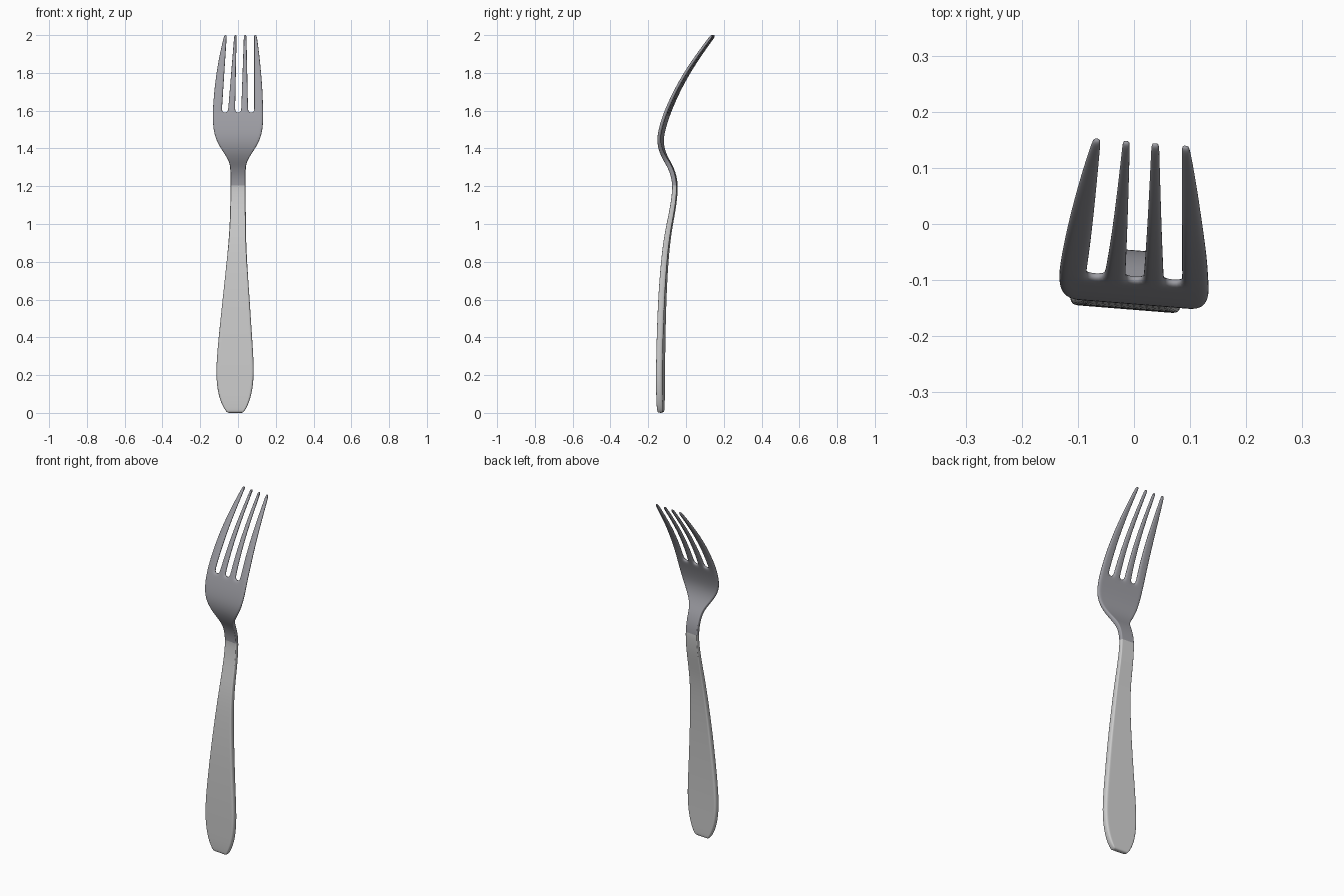
import bpy, bmesh, math
from mathutils import Vector

if "Cube" in bpy.data.objects:
    bpy.data.objects.remove(bpy.data.objects["Cube"])

TWIST = -0.08          # slight turn of the whole fork about z
SPLIT = 1.2            # height where handle meets head
GAP_Z = 1.59           # bottom of the slots between tines

# Stations: height, spine y, centre x, half width, half thickness
HANDLE = [
    (0.000, -.135, -.015, .040, .014), (0.016, -.135, -.015, .055, .016),
    (0.060, -.136, -.016, .077, .017), (0.120, -.136, -.016, .093, .017),
    (0.200, -.136, -.016, .101, .017), (0.300, -.135, -.015, .097, .017),
    (0.400, -.133, -.014, .089, .017), (0.600, -.127, -.010, .072, .017),
    (0.800, -.114, -.006, .054, .016), (0.920, -.100, -.003, .046, .015),
    (1.000, -.086, -.001, .043, .014), (1.100, -.066, .000, .041, .013),
    (1.170, -.059, .000, .040, .012),
]
HEAD = [
    (1.200, -.058, .000, .040, .012), (1.250, -.063, .000, .040, .012),
    (1.300, -.081, .000, .041, .012), (1.335, -.102, .000, .048, .012),
    (1.370, -.120, .000, .070, .011), (1.410, -.133, .000, .098, .010),
    (1.460, -.136, .000, .123, .009), (1.520, -.122, .000, .133, .009),
    (1.565, -.107, .000, .134, .009), (1.590, -.098, .000, .134, .009),
    (1.620, -.086, .000, .133, .009), (1.700, -.050, .002, .129, .008),
    (1.800, .005, .004, .119, .008), (1.900, .072, .008, .105, .007),
    (1.980, .131, .012, .090, .007), (2.000, .146, .013, .085, .006),
]
ROWS = HANDLE + HEAD
# Slot edges at their base and at the tips
SLOT_BASE = (-.085, -.054, -.015, .016, .054, .085)
SLOT_TIP = (-.059, -.020, -.007, .031, .045, .085)
GAP_CELLS = (2, 5, 8)


def columns(z, cx, hw):
    """x positions across one row: edges and middle of each tine."""
    if z <= GAP_Z:
        s = [cx + e * hw / .134 for e in SLOT_BASE]
    else:
        t = (z - GAP_Z) / (2 - GAP_Z)
        s = [a + (b - a) * t for a, b in zip(SLOT_BASE, SLOT_TIP)]
    edges = [cx - hw] + s + [cx + hw]
    out = []
    for l, r in zip(edges[::2], edges[1::2]):
        out += [l, (l + r) / 2, r]
    return out


def flat(name, colour):
    m = bpy.data.materials.new(name)
    m.diffuse_color = (*colour, 1)
    m.use_nodes = True
    m.node_tree.nodes["Principled BSDF"].inputs["Base Color"].default_value = m.diffuse_color
    return m


bm = bmesh.new()

# Front and back sheets of vertices offset from the curved spine
grid = {}
for i, (z, y, cx, hw, th) in enumerate(ROWS):
    a, b = ROWS[max(i - 1, 0)], ROWS[min(i + 1, len(ROWS) - 1)]
    tangent = Vector((b[1] - a[1], b[0] - a[0])).normalized()
    ny, nz = -tangent.y, tangent.x
    for j, x in enumerate(columns(z, cx, hw)):
        for side, s in ((0, 1), (1, -1)):
            grid[i, j, side] = bm.verts.new(
                (x, y + TWIST * x + s * ny * th, z + s * nz * th))

# Cells of the silhouette, leaving the slots open
edge_use = {}
for i in range(len(ROWS) - 1):
    for j in range(11):
        if j in GAP_CELLS and ROWS[i][0] >= GAP_Z:
            continue
        loop = [(i, j), (i, j + 1), (i + 1, j + 1), (i + 1, j)]
        bm.faces.new([grid[p + (0,)] for p in loop])
        bm.faces.new([grid[p + (1,)] for p in reversed(loop)])
        for p, q in zip(loop, loop[1:] + loop[:1]):
            edge_use.setdefault(frozenset((p, q)), []).append((p, q))

# Rim joining the two sheets
for use in edge_use.values():
    if len(use) == 1:
        p, q = use[0]
        bm.faces.new([grid[q + (0,)], grid[p + (0,)],
                      grid[p + (1,)], grid[q + (1,)]])
bmesh.ops.recalc_face_normals(bm, faces=bm.faces)

# Handle below the split, head above
for f in bm.faces:
    f.smooth = True
    f.material_index = 0 if f.calc_center_median().z < SPLIT else 1

mesh = bpy.data.meshes.new("fork")
bm.to_mesh(mesh)
bm.free()
mesh.materials.append(flat("handle light grey", (.60, .60, .60)))
mesh.materials.append(flat("head steel grey", (.33, .33, .36)))
fork = bpy.data.objects.new("fork", mesh)
bpy.context.collection.objects.link(fork)
sub = fork.modifiers.new("smooth", 'SUBSURF')
sub.levels = sub.render_levels = 2
